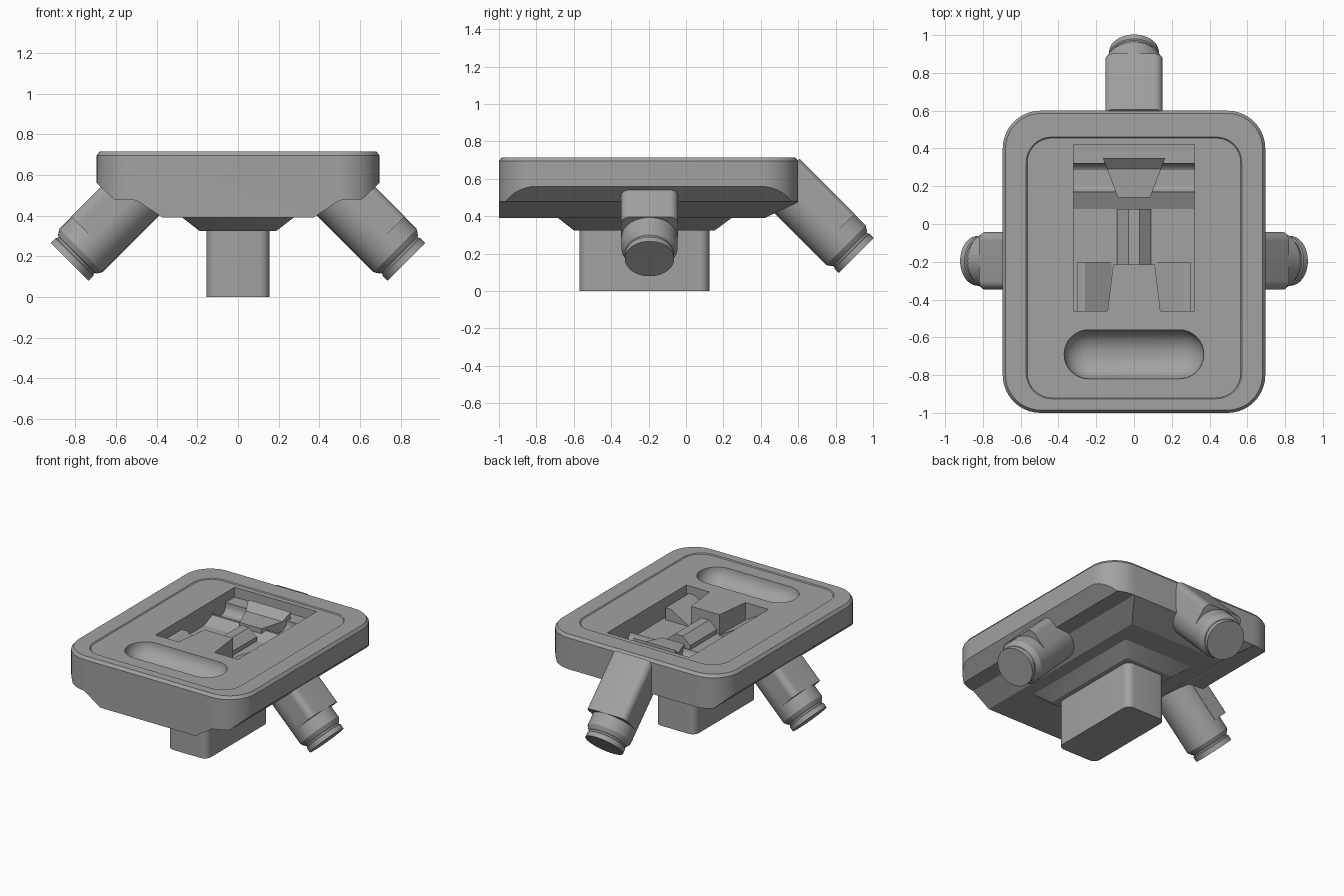
import bpy, bmesh, math
from mathutils import Matrix, Vector

cube = bpy.data.objects.get("Cube")
if cube:
    bpy.data.objects.remove(cube, do_unlink=True)

grey = bpy.data.materials.new("plain grey")
grey.use_nodes = True
COLOUR = (0.36, 0.36, 0.36, 1)
grey.diffuse_color = COLOUR
grey.node_tree.nodes["Principled BSDF"].inputs["Base Color"].default_value = COLOUR


def finish(name, bm):
    bmesh.ops.recalc_face_normals(bm, faces=bm.faces[:])
    mesh = bpy.data.meshes.new(name)
    bm.to_mesh(mesh)
    bm.free()
    mesh.materials.append(grey)
    obj = bpy.data.objects.new(name, mesh)
    bpy.context.collection.objects.link(obj)
    return obj


def prism(name, outline, axis, low, high):
    """Extrude a 2D outline along one axis."""
    place = {"x": lambda u, v: (low, u, v),
             "y": lambda u, v: (u, low, v),
             "z": lambda u, v: (u, v, low)}[axis]
    bm = bmesh.new()
    face = bm.faces.new([bm.verts.new(place(u, v)) for u, v in outline])
    new = bmesh.ops.extrude_face_region(bm, geom=[face])["geom"]
    step = Vector([(high - low) * (a == axis) for a in "xyz"])
    bmesh.ops.translate(bm, vec=step, verts=[g for g in new if isinstance(g, bmesh.types.BMVert)])
    return finish(name, bm)


def rounded(x0, x1, y0, y1, r, steps=8):
    corners = [(x1 - r, y1 - r), (x0 + r, y1 - r), (x0 + r, y0 + r), (x1 - r, y0 + r)]
    points = []
    for i, (cx, cy) in enumerate(corners):
        for k in range(steps + 1):
            a = math.pi / 2 * (i + k / steps)
            points.append((cx + r * math.cos(a), cy + r * math.sin(a)))
    return points


def loft(name, loops):
    """Join equal-length loops of (outline, z) into a closed solid."""
    bm = bmesh.new()
    rings = [[bm.verts.new((x, y, z)) for x, y in pts] for pts, z in loops]
    n = len(rings[0])
    for a, b in zip(rings, rings[1:]):
        for i in range(n):
            bm.faces.new((a[i], a[(i + 1) % n], b[(i + 1) % n], b[i]))
    bm.faces.new(rings[0])
    bm.faces.new(rings[-1])
    return finish(name, bm)


def combine(obj, tool, operation):
    mod = obj.modifiers.new("cut", "BOOLEAN")
    mod.object, mod.operation, mod.solver = tool, operation, "EXACT"
    bpy.context.view_layer.objects.active = obj
    bpy.ops.object.modifier_apply(modifier=mod.name)
    bpy.data.objects.remove(tool, do_unlink=True)


def mirrored(half):
    return half + [(-x, z) for x, z in reversed(half)]


TOP = 0.715
FLOOR = 0.57

# Body: rounded plan, stepped underside, sloped rear underside
body = loft("body", [
    (rounded(-0.695, 0.695, -1, 0.6, 0.2, 10), 0.3),
    (rounded(-0.695, 0.695, -1, 0.6, 0.2, 10), TOP - 0.02),
    (rounded(-0.68, 0.68, -0.985, 0.585, 0.185, 10), TOP)])
hull = mirrored([(0.8, 0.9), (0.8, 0.56), (0.695, 0.56), (0.61, 0.48), (0.5, 0.475), (0.37, 0.39)])
combine(body, prism("hull", hull, "y", -1.2, 0.8), "INTERSECT")
rear = [(-1.2, 0.9), (-1.2, 0.2), (0.42, 0.2), (0.42, 0.39), (0.6, 0.475), (0.8, 0.475), (0.8, 0.9)]
combine(body, prism("rear", rear, "x", -1, 1), "INTERSECT")

# Shallow recessed panel
combine(body, loft("panel_cut", [
    (rounded(-0.565, 0.565, -0.92, 0.455, 0.13), TOP - 0.006),
    (rounded(-0.58, 0.58, -0.935, 0.47, 0.145), TOP + 0.01)]), "DIFFERENCE")

# Cavity with a tongue left standing at its front
cavity = mirrored([(0.32, 0.42), (0.32, -0.46), (0.14, -0.46), (0.11, -0.215)])
combine(body, prism("cavity_cut", cavity, "z", FLOOR, 0.8), "DIFFERENCE")

# Stadium-shaped scoop with a rounded floor
scoop = []
for k in range(9):
    a = math.pi / 2 * k / 9
    r = 0.13 * math.cos(a)
    scoop.append((rounded(-0.24 - r, 0.24 + r, -0.69 - r, -0.69 + r, r), TOP - 0.006 - 0.11 * math.sin(a)))
scoop.insert(0, (rounded(-0.37, 0.37, -0.82, -0.56, 0.13), 0.8))
combine(body, loft("scoop_cut", scoop), "DIFFERENCE")

# Cavity fittings: rear ledge with a trough, wedge, ridge, side steps
trough = [(0.245 - 0.075 * math.cos(math.pi * k / 10), 0.62 - 0.06 * math.sin(math.pi * k / 10))
          for k in range(11)]
prism("rear_ledge", [(0.08, 0.54), (0.08, FLOOR), (0.17, 0.61)] + trough
      + [(0.32, 0.64), (0.42, 0.64), (0.42, 0.54)], "x", -0.32, 0.32)
wedge = prism("wedge", mirrored([(0.165, 0.35), (0.085, 0.14)]), "z", 0.5, 0.8)
combine(wedge, prism("wedge_side", [(0.1, 0.55), (0.1, 0.63), (0.29, 0.64), (0.35, 0.69), (0.4, 0.69),
                                    (0.4, 0.55)], "x", -0.3, 0.3), "INTERSECT")
prism("centre_ridge", mirrored([(0.09, 0.55), (0.09, 0.6), (0.03, 0.65)]), "y", -0.22, 0.08)
for side, label in ((1, "left"), (-1, "right")):
    step = [(0.12, 0.55), (0.12, 0.575), (0.235, 0.64), (0.26, 0.655), (0.3, 0.655), (0.3, 0.55)]
    prism(label + "_step", [(side * x, z) for x, z in step], "y", -0.46, -0.2)

# Neck and post below
loft("neck", [(rounded(-0.19, 0.19, -0.6, 0.155, 0.02, 2), 0.325),
              (rounded(-0.28, 0.28, -0.69, 0.25, 0.02, 2), 0.395)])
loft("post", [(rounded(-0.155, 0.155, -0.57, 0.125, 0.05), z) for z in (0, 0.35)])


# Arms: round tube with a stepped tip and a squared upper sleeve
def arm(name, start, place):
    def circle(r):
        return [(r * math.cos(math.tau * i / 40), r * math.sin(math.tau * i / 40)) for i in range(40)]
    tube = loft(name + "_tube", [(circle(r), z) for r, z in (
        (0.15, start), (0.15, 0.385), (0.134, 0.41), (0.126, 0.415),
        (0.126, 0.425), (0.132, 0.43), (0.132, 0.463))])
    sleeve_plan = [(max(x, 0), y) for x, y in rounded(-0.2, 0.152, -0.152, 0.152, 0.045)
                   if x > 0] + [(0, -0.152), (0, 0.152)]
    sleeve_plan.sort(key=lambda p: math.atan2(p[1], p[0] + 0.001))
    sleeve = prism(name + "_sleeve", sleeve_plan, "z", start, 0.3)
    for part in (tube, sleeve):
        part.data.transform(place)


h = math.sqrt(0.5)
tilt = Matrix(((h, 0, h, 0), (0, -1, 0, 0), (h, 0, -h, 0), (0, 0, 0, 1)))
for name, start, spot, turn in (("left_arm", -0.035, (0.5, -0.195, 0.5), 0),
                                ("right_arm", -0.035, (-0.5, -0.195, 0.5), math.pi),
                                ("rear_arm", -0.117, (0, 0.5825, 0.5175), math.pi / 2)):
    arm(name, start, Matrix.Translation(spot) @ Matrix.Rotation(turn, 4, "Z") @ tilt)

# Smooth curved surfaces, keep hard edges
for obj in bpy.context.scene.objects:
    obj.select_set(obj.type == "MESH")
bpy.context.view_layer.objects.active = body
bpy.ops.object.shade_smooth_by_angle(angle=math.radians(25))
